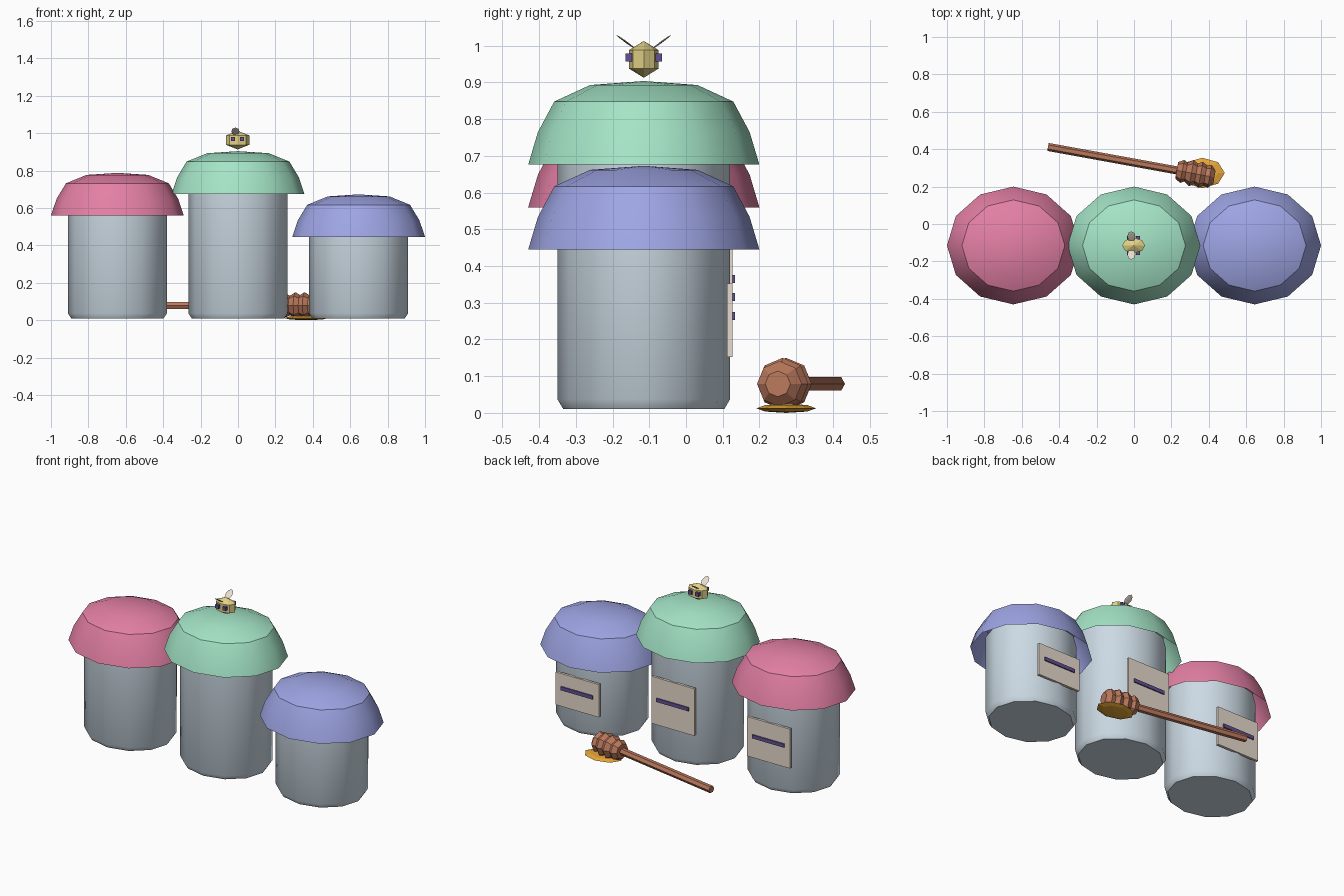
import bpy, bmesh, math
from mathutils import Vector, Matrix

if "Cube" in bpy.data.objects:
    bpy.data.objects.remove(bpy.data.objects["Cube"])


def material(name, rgb):
    lin = [((c / 255 + 0.055) / 1.055) ** 2.4 for c in rgb]
    m = bpy.data.materials.new(name)
    m.diffuse_color = (*lin, 1)
    m.use_nodes = True
    m.node_tree.nodes["Principled BSDF"].inputs["Base Color"].default_value = m.diffuse_color
    return m


PINK = material("pink", (228, 128, 164))
GREEN = material("mint green", (164, 228, 198))
BLUE = material("lavender blue", (158, 165, 228))
GREY = material("pale grey blue", (204, 218, 228))
CREAM = material("cream", (232, 220, 206))
PURPLE = material("dark purple", (98, 80, 146))
BROWN = material("wood brown", (186, 120, 92))
HONEY = material("honey orange", (232, 168, 56))
YELLOW = material("pale yellow", (226, 210, 134))


def finish(name, bm, mat, matrix, smooth=0):
    bmesh.ops.recalc_face_normals(bm, faces=bm.faces)
    me = bpy.data.meshes.new(name)
    bm.to_mesh(me)
    bm.free()
    ob = bpy.data.objects.new(name, me)
    bpy.context.collection.objects.link(ob)
    me.materials.append(mat)
    ob.matrix_world = matrix
    if smooth:
        bpy.ops.object.select_all(action='DESELECT')
        ob.select_set(True)
        bpy.context.view_layer.objects.active = ob
        bpy.ops.object.shade_smooth_by_angle(angle=math.radians(smooth))
    return ob


def lathe(name, profile, sides, mat, matrix, smooth=0):
    """Spin (radius, height) points around local z; radius 0 closes an end."""
    bm = bmesh.new()
    rings = []
    for r, z in profile:
        n = sides if r > 0 else 1
        rings.append([bm.verts.new((r * math.cos(2 * math.pi * i / sides),
                                    r * math.sin(2 * math.pi * i / sides), z)) for i in range(n)])
    for a, b in zip(rings, rings[1:]):
        for i in range(sides):
            j = (i + 1) % sides
            quad = [a[i % len(a)], a[j % len(a)], b[j % len(b)], b[i % len(b)]]
            bm.faces.new(list(dict.fromkeys(quad)))
    return finish(name, bm, mat, matrix, smooth)


def box(name, centre, size, mat):
    bm = bmesh.new()
    bmesh.ops.create_cube(bm, size=1)
    return finish(name, bm, mat, Matrix.Translation(centre) @ Matrix.Diagonal((*size, 1)))


def ball(name, centre, radii, mat, segs, rings, rot=Matrix()):
    bm = bmesh.new()
    bmesh.ops.create_uvsphere(bm, u_segments=segs, v_segments=rings, radius=1)
    return finish(name, bm, mat, Matrix.Translation(centre) @ rot @ Matrix.Diagonal((*radii, 1)))


# three jars with domed lids, each with a label on the back
JY = -0.115
for tag, x, rim, lid_mat, label_z, label_h, bar_z in (
        ("left", -0.645, 0.56, PINK, 0.305, 0.24, 0.316),
        ("middle", 0.0, 0.676, GREEN, 0.355, 0.287, 0.365),
        ("right", 0.645, 0.445, BLUE, 0.252, 0.2, 0.264)):
    base = Matrix.Translation((x, JY, 0)) @ Matrix.Diagonal((1, 0.887, 1, 1))
    top = rim + 0.07
    lathe(tag + "_jar", [(0, 0.01), (0.247, 0.01), (0.265, 0.037), (0.265, top), (0, top)],
          12, GREY, base, 35)
    lathe(tag + "_lid", [(0.355, rim), (0.325, rim + 0.089), (0.275, rim + 0.172),
                         (0.165, rim + 0.217), (0, rim + 0.228)], 12, lid_mat, base, 32)
    box(tag + "_label", (x, 0.1185, label_z), (0.29, 0.015, label_h), CREAM)
    box(tag + "_label_bar", (x, 0.129, bar_z), (0.215, 0.008, 0.022), PURPLE)

# honey dipper lying behind the jars
start, end = Vector((-0.46, 0.412, 0.079)), Vector((0.43, 0.25, 0.079))
axis = end - start
L = axis.length
lay = Matrix.Translation(start) @ axis.to_track_quat('Z', 'Y').to_matrix().to_4x4()
lathe("dipper_handle", [(0, 0), (0.0215, 0), (0.0215, L - 0.18), (0, L - 0.18)], 6, BROWN, lay)
head = [(0, 0.205), (0.045, 0.205), (0.062, 0.175), (0.052, 0.155), (0.071, 0.125),
        (0.056, 0.1), (0.071, 0.075), (0.055, 0.05), (0.062, 0.025), (0.035, 0), (0, 0)]
lathe("dipper_head", [(r, L - t) for r, t in head], 8, BROWN, lay)

# honey puddle under the dipper head
ball("honey_puddle", (0.365, 0.273, 0.0125), (0.12, 0.081, 0.0125), HONEY, 8, 4)

# bee on the middle lid
ball("bee_body", (-0.002, JY, 0.963), (0.072, 0.047, 0.05), YELLOW, 8, 3)
for i, x in enumerate((-0.027, 0.021)):
    box(f"bee_stripe_{i + 1}", (x, JY, 0.968), (0.022, 0.1, 0.022), PURPLE)
for side, s in (("front", -1), ("back", 1)):
    ball(f"bee_wing_{side}", (-0.014, JY + s * 0.048, 1.01), (0.022, 0.034, 0.0025), CREAM, 8, 4,
         Matrix.Rotation(s * math.radians(36), 4, 'X'))
